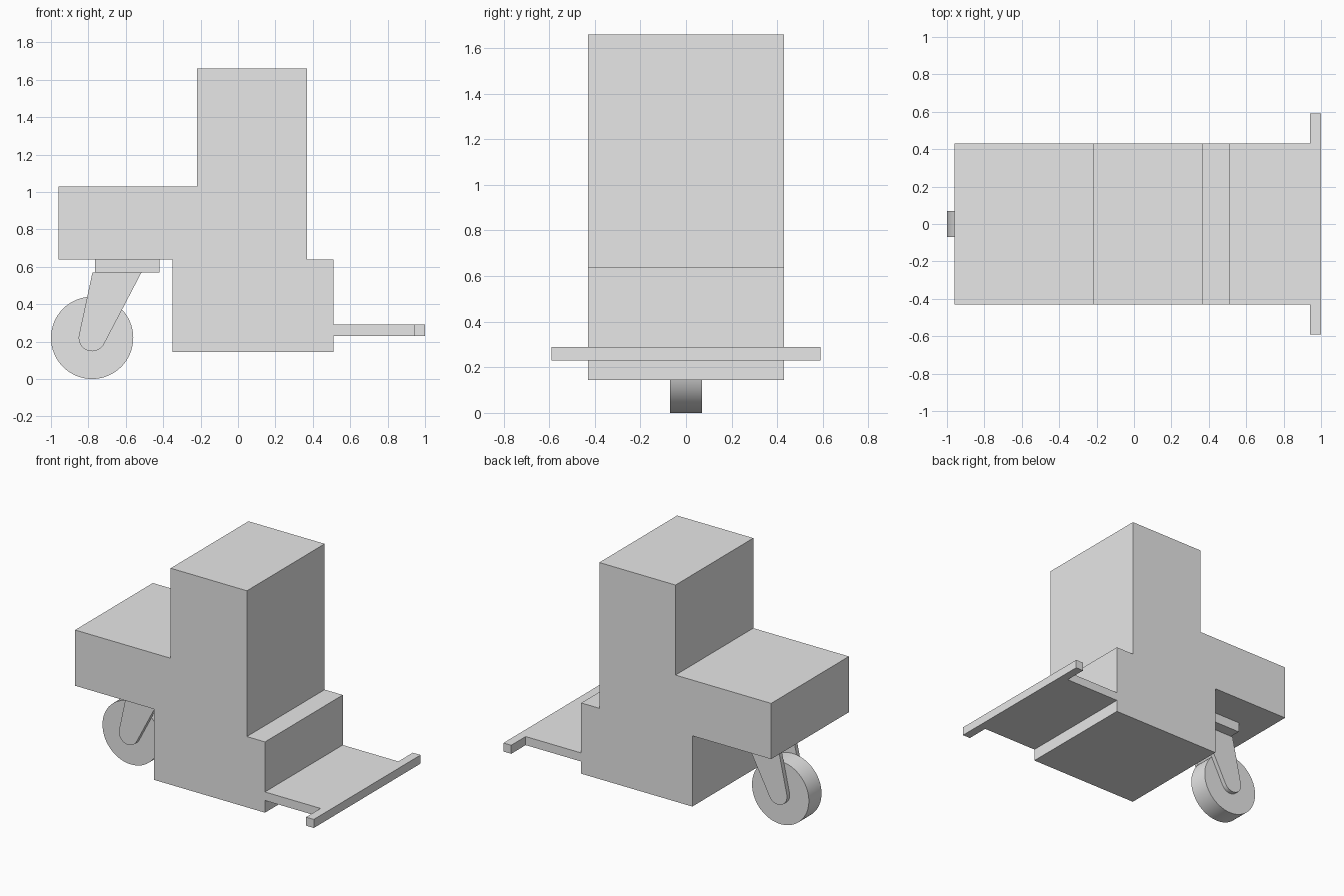
import bpy, bmesh, math
from mathutils import Vector

cube = bpy.data.objects.get("Cube")
if cube:
    bpy.data.objects.remove(cube, do_unlink=True)

GREY = (0.8, 0.8, 0.8, 1.0)
grey = bpy.data.materials.new("light_grey")
grey.diffuse_color = GREY
grey.use_nodes = True
grey.node_tree.nodes["Principled BSDF"].inputs["Base Color"].default_value = GREY


def extrude_profile(name, points, y0, y1, axis="XZ"):
    """Solid made by sweeping an (x, z) outline from y0 to y1."""
    bm = bmesh.new()
    face = bm.faces.new([bm.verts.new((x, y0, z)) for x, z in points])
    swept = bmesh.ops.extrude_face_region(bm, geom=[face])["geom"]
    verts = [g for g in swept if isinstance(g, bmesh.types.BMVert)]
    bmesh.ops.translate(bm, verts=verts, vec=(0, y1 - y0, 0))
    bmesh.ops.recalc_face_normals(bm, faces=bm.faces)
    mesh = bpy.data.meshes.new(name)
    bm.to_mesh(mesh)
    bm.free()
    mesh.materials.append(grey)
    obj = bpy.data.objects.new(name, mesh)
    bpy.context.collection.objects.link(obj)
    return obj


def box(name, x0, x1, half_width, z0, z1):
    outline = [(x0, z0), (x1, z0), (x1, z1), (x0, z1)]
    return extrude_profile(name, outline, -half_width, half_width)


def arc(cx, cz, radius, start, end, steps):
    angles = [math.radians(start + (end - start) * i / steps) for i in range(steps + 1)]
    return [(cx + radius * math.cos(a), cz + radius * math.sin(a)) for a in angles]


def smooth(obj):
    bpy.ops.object.select_all(action="DESELECT")
    obj.select_set(True)
    bpy.context.view_layer.objects.active = obj
    bpy.ops.object.shade_smooth_by_angle(angle=math.radians(30))


# Stepped main body
body_outline = [(-0.96, 0.64), (-0.35, 0.64), (-0.35, 0.145), (0.51, 0.145),
                (0.51, 0.64), (0.37, 0.64), (0.37, 1.66), (-0.22, 1.66),
                (-0.22, 1.03), (-0.96, 1.03)]
extrude_profile("body", body_outline, -0.43, 0.43)

# Low platform with a wide end bar
box("platform", 0.51, 0.94, 0.43, 0.23, 0.29)
box("end_bar", 0.94, 1.0, 0.59, 0.23, 0.29)

# Caster: mounting plate, wheel and the two fork arms
AXLE = (-0.78, 0.22)
box("caster_plate", -0.765, -0.42, 0.18, 0.57, 0.64)

wheel = extrude_profile("caster_wheel", arc(*AXLE, 0.22, 0, 360 * 63 / 64, 63), -0.07, 0.07)
smooth(wheel)

arm_outline = [(-0.778, 0.57)] + arc(*AXLE, 0.072, 168, 331, 16) + [(-0.516, 0.57)]
for side, sign in (("left", 1), ("right", -1)):
    arm = extrude_profile("caster_arm_" + side, arm_outline, sign * 0.07, sign * 0.10)
    smooth(arm)
